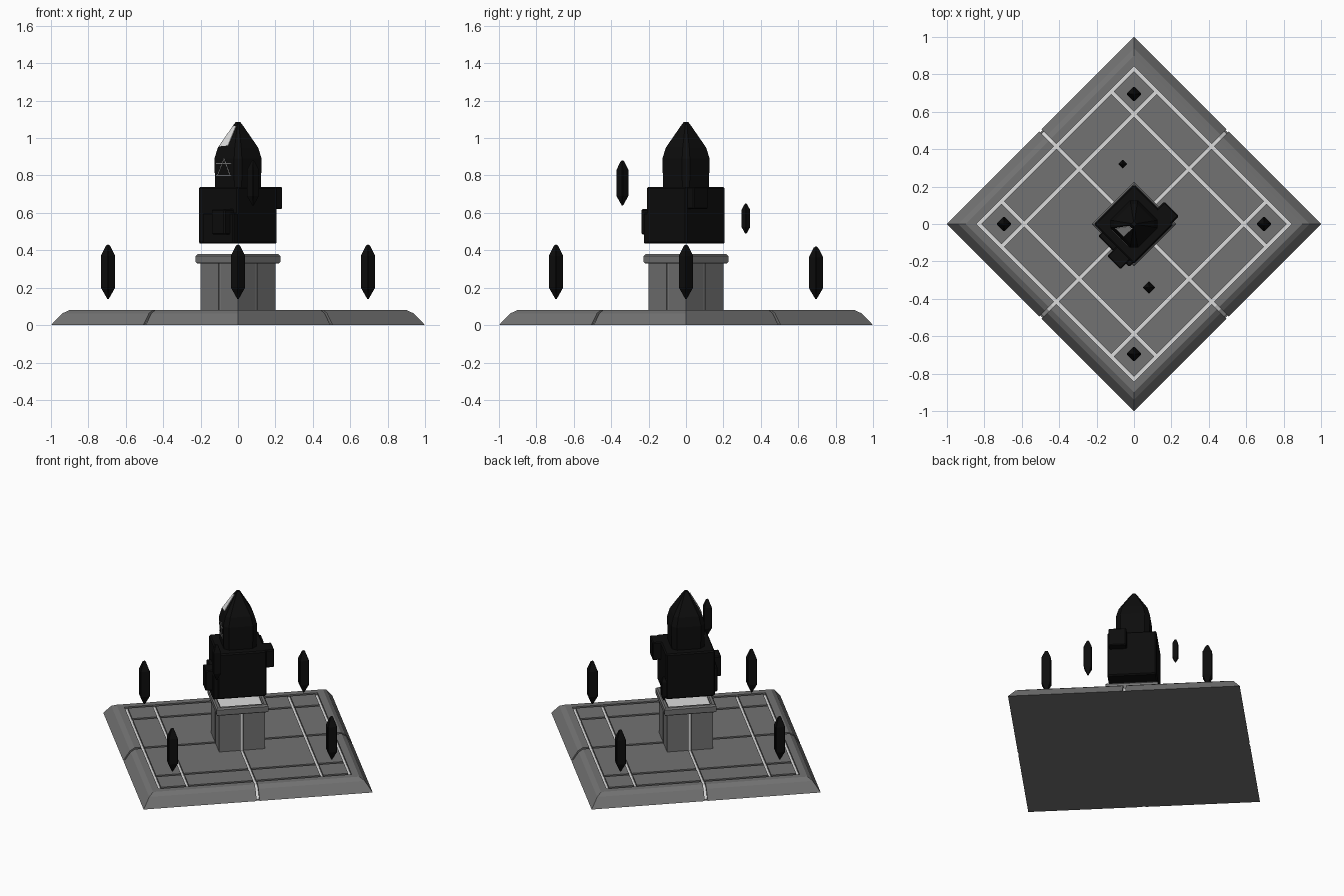
import bpy, bmesh, math
from mathutils import Matrix, Vector

if "Cube" in bpy.data.objects:
    bpy.data.objects.remove(bpy.data.objects["Cube"])

TURN = Matrix.Rotation(math.radians(45), 4, 'Z')   # everything is built square, then turned 45 degrees


def material(name, value):
    m = bpy.data.materials.new(name)
    m.diffuse_color = (value, value, value, 1)
    m.use_nodes = True
    m.node_tree.nodes["Principled BSDF"].inputs["Base Color"].default_value = m.diffuse_color
    return m


STONE = material("grey stone", 0.17)
LIGHT = material("pale inlay", 0.72)
BLACK = material("black metal", 0.004)


def finish(bm, name, mat, bevel=0):
    bmesh.ops.recalc_face_normals(bm, faces=bm.faces)
    if bevel:
        bmesh.ops.bevel(bm, geom=bm.edges[:], offset=bevel, segments=1, affect='EDGES')
    bm.transform(TURN)
    mesh = bpy.data.meshes.new(name)
    bm.to_mesh(mesh)
    bm.free()
    mesh.materials.append(mat)
    obj = bpy.data.objects.new(name, mesh)
    bpy.context.collection.objects.link(obj)
    return obj


def box(name, lo, hi, mat, bevel=0):
    bm = bmesh.new()
    size = [b - a for a, b in zip(lo, hi)]
    mid = [(a + b) / 2 for a, b in zip(lo, hi)]
    bmesh.ops.create_cube(bm, size=1, matrix=Matrix.Translation(mid) @ Matrix.Diagonal((*size, 1)))
    return finish(bm, name, mat, bevel)


def loft(name, rings, mat, chamfer=0.0, centre=(0, 0)):
    """Stack of square rings (z, half width) with cut corners; centre is given in world x, y."""
    bm = bmesh.new()
    c = TURN.inverted() @ Vector((*centre, 0))
    loops = []
    for z, h in rings:
        k = h * (1 - chamfer)
        pts = [(h, -k), (h, k), (k, h), (-k, h), (-h, k), (-h, -k), (-k, -h), (k, -h)]
        if not chamfer:
            pts = [(h, -h), (h, h), (-h, h), (-h, -h)]
        loops.append([bm.verts.new((c.x + x, c.y + y, z)) for x, y in pts])
    n = len(loops[0])
    for a, b in zip(loops, loops[1:]):
        for i in range(n):
            j = (i + 1) % n
            bm.faces.new((a[i], a[j], b[j], b[i]))
    bm.faces.new(loops[0][::-1])
    bm.faces.new(loops[-1])
    return finish(bm, name, mat)


def plate(name, points, depth, mat):
    """Thin polygon plate pushed out along local -x."""
    bm = bmesh.new()
    back = [bm.verts.new(p) for p in points]
    front = [bm.verts.new((x - depth, y, z)) for x, y, z in points]
    bm.faces.new(back)
    bm.faces.new(front[::-1])
    for i in range(len(back)):
        j = (i + 1) % len(back)
        bm.faces.new((back[i], back[j], front[j], front[i]))
    return finish(bm, name, mat)


# Platform: pale core showing through the joints, grey underside
GAP = 0.009
loft("platform_underside", [(0, 0.7), (0.004, 0.698)], STONE)
loft("platform_core", [(0.004, 0.69), (0.055, 0.65), (0.066, 0.62)], LIGHT)

# Sloped border in four corner pieces
section = [(0.7071, 0), (0.665, 0.062), (0.637, 0.08), (0.587 + GAP, 0.08), (0.587 + GAP, 0)]
for q in range(4):
    bm = bmesh.new()
    rows = [[bm.verts.new(p) for p in ((GAP, d, z), (d, d, z), (d, GAP, z))] for d, z in section]
    for a, b in zip(rows, rows[1:] + rows[:1]):
        for i in range(2):
            bm.faces.new((a[i], a[i + 1], b[i + 1], b[i]))
    for i in (0, 2):
        bm.faces.new([r[i] for r in rows])
    bm.transform(Matrix.Rotation(q * math.pi / 2, 4, 'Z'))
    finish(bm, f"border_corner_{q}", STONE)

# Paving tiles
lines = [-0.587, -0.415, 0, 0.415, 0.587]
for x0, x1 in zip(lines, lines[1:]):
    for y0, y1 in zip(lines, lines[1:]):
        box("paving_tile", (x0 + GAP, y0 + GAP, 0.02), (x1 - GAP, y1 - GAP, 0.08), STONE)

# Pedestal: pale core, four grey corner blocks, rim around a pale top
loft("pedestal_core", [(0.07, 0.132), (0.362, 0.132)], LIGHT)
for sx in (-1, 1):
    for sy in (-1, 1):
        xs, ys = sorted((sx * 0.008, sx * 0.141)), sorted((sy * 0.008, sy * 0.141))
        box("pedestal_block", (xs[0], ys[0], 0.07), (xs[1], ys[1], 0.335), STONE)
bm = bmesh.new()
rim = [(0.145, 0.33), (0.155, 0.33), (0.16, 0.338), (0.16, 0.37), (0.152, 0.38), (0.136, 0.38), (0.13, 0.372), (0.13, 0.33)]
rows = [[bm.verts.new((sx * d, sy * d, z)) for sx, sy in ((1, 1), (-1, 1), (-1, -1), (1, -1))] for d, z in rim]
for a, b in zip(rows, rows[1:] + rows[:1]):
    for i in range(4):
        j = (i + 1) % 4
        bm.faces.new((a[i], a[j], b[j], b[i]))
finish(bm, "pedestal_rim", STONE)

# Floating block with side housings
box("floating_body", (-0.153, -0.15, 0.435), (0.15, 0.15, 0.738), BLACK, 0.008)
box("upper_housing", (0.12, -0.14, 0.62), (0.2, -0.03, 0.738), BLACK, 0.006)
box("lower_housing", (-0.222, -0.12, 0.485), (-0.14, -0.02, 0.62), BLACK, 0.006)
box("lower_skirt", (-0.18, -0.145, 0.435), (-0.14, 0.09, 0.60), BLACK, 0.006)

# Pointed tower
loft("tower", [(0.72, 0.1), (0.89, 0.104), (0.95, 0.088), (1.07, 0.02), (1.085, 0.01)], BLACK, 0.28)

# Pale shard on the spire and triangular line emblem below it
plate("spire_shard", [(-0.085, 0.055, 0.955), (-0.083, -0.01, 0.96), (-0.024, -0.012, 1.065), (-0.026, 0.012, 1.062)], 0.004, LIGHT)


def stroke(y0, z0, y1, z1, w=0.0025):
    d = Vector((y1 - y0, z1 - z0)).normalized() * w / 2
    pts = [(y0 - d.y, z0 + d.x), (y1 - d.y, z1 + d.x), (y1 + d.y, z1 - d.x), (y0 + d.y, z0 - d.x)]
    plate("emblem_line", [(-0.1035, y, z) for y, z in pts], 0.003, LIGHT)


stroke(-0.055, 0.80, 0.06, 0.80)
stroke(-0.055, 0.865, 0.06, 0.865)
stroke(-0.045, 0.80, 0.0, 0.89)
stroke(0.05, 0.80, 0.0, 0.89)

# Floating crystals: centre x, centre y, bottom, top, half width
crystals = [(0.695, 0, 0.14, 0.43, 0.029), (-0.695, 0, 0.14, 0.43, 0.029),
            (0, 0.695, 0.14, 0.42, 0.029), (0, -0.695, 0.14, 0.43, 0.029),
            (0.08, -0.34, 0.64, 0.88, 0.024), (-0.06, 0.32, 0.49, 0.65, 0.017)]
for x, y, z0, z1, h in crystals:
    L = z1 - z0
    loft("floating_crystal", [(z0, 0.003), (z0 + 0.21 * L, h), (z0 + 0.79 * L, h), (z1 - 0.02 * L, h * 0.3), (z1, 0.002)],
         BLACK, 0.12, (x, y))
